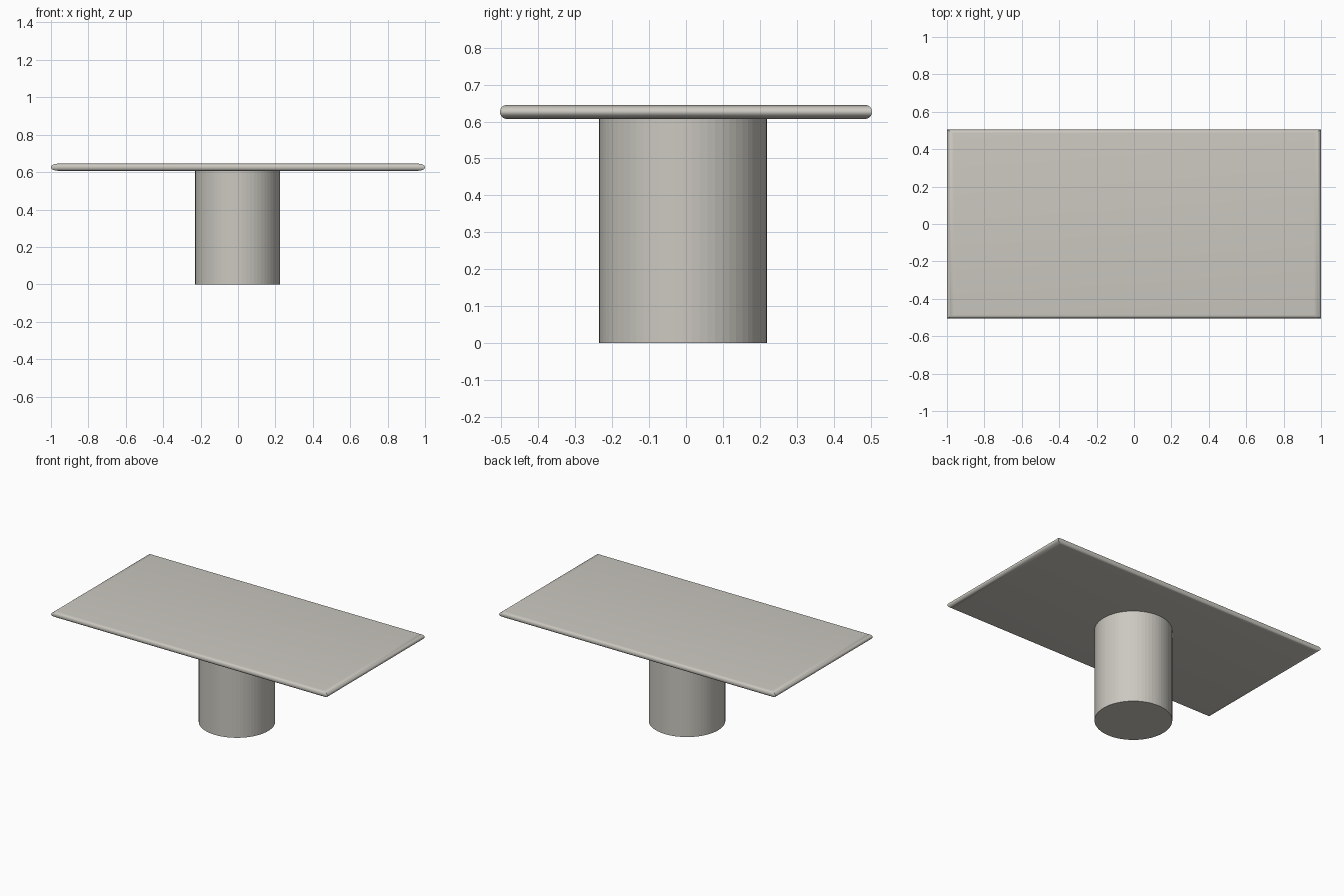
import bpy, bmesh, math

if "Cube" in bpy.data.objects:
    bpy.data.objects.remove(bpy.data.objects["Cube"])

# One warm grey colour
mat = bpy.data.materials.new("warm grey")
mat.diffuse_color = (0.60, 0.58, 0.53, 1)
mat.use_nodes = True
mat.node_tree.nodes["Principled BSDF"].inputs["Base Color"].default_value = mat.diffuse_color


def finish(name, bm, angle):
    bmesh.ops.recalc_face_normals(bm, faces=bm.faces)
    mesh = bpy.data.meshes.new(name)
    bm.to_mesh(mesh)
    bm.free()
    mesh.materials.append(mat)
    ob = bpy.data.objects.new(name, mesh)
    bpy.context.collection.objects.link(ob)
    if angle:
        bpy.context.view_layer.objects.active = ob
        ob.select_set(True)
        bpy.ops.object.shade_smooth_by_angle(angle=math.radians(angle))
        ob.select_set(False)
    return ob


# Table top: stacked rectangles give a bullnose edge with mitred corners
HX, HY, BOT, TOP = 1.0, 0.504, 0.607, 0.645
EDGE_X, EDGE_Y, STEPS = 0.037, 0.019, 12
mid, half = (BOT + TOP) / 2, (TOP - BOT) / 2
bm = bmesh.new()
rings = []
for i in range(STEPS + 1):
    a = -math.pi / 2 + math.pi * i / STEPS
    x = HX - EDGE_X * (1 - math.cos(a))
    y = HY - EDGE_Y * (1 - math.cos(a))
    z = mid + half * math.sin(a)
    rings.append([bm.verts.new((sx * x, sy * y, z))
                  for sx, sy in ((-1, -1), (1, -1), (1, 1), (-1, 1))])
for lo, hi in zip(rings, rings[1:]):
    for k in range(4):
        n = (k + 1) % 4
        bm.faces.new((lo[k], lo[n], hi[n], hi[k]))
bm.faces.new(rings[0])
bm.faces.new(rings[-1])
finish("table_top", bm, 30)

# Pedestal: plain faceted cylinder, slightly off centre
bm = bmesh.new()
bmesh.ops.create_cone(bm, cap_ends=True, segments=64, radius1=0.227,
                      radius2=0.227, depth=BOT)
bmesh.ops.translate(bm, verts=bm.verts, vec=(-0.002, -0.008, BOT / 2))
finish("pedestal", bm, 0)
